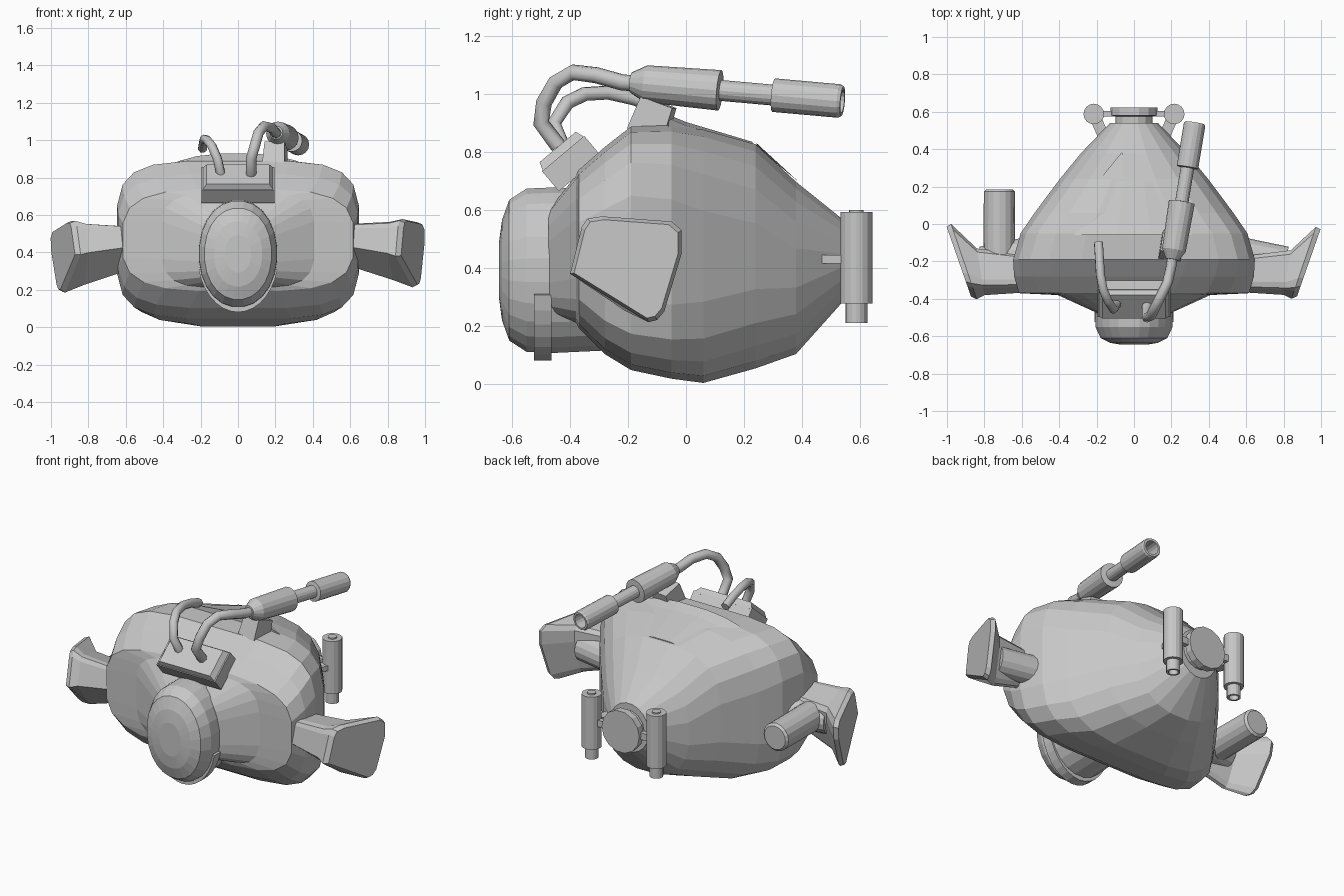
import bpy
import bmesh
from math import sin, cos, pi, radians
from mathutils import Vector, Matrix
from mathutils.bvhtree import BVHTree

cube = bpy.data.objects.get("Cube")
if cube:
    bpy.data.objects.remove(cube)

grey = bpy.data.materials.new("hull_grey")
grey.use_nodes = True
grey.diffuse_color = (0.57, 0.57, 0.57, 1)
grey.node_tree.nodes["Principled BSDF"].inputs["Base Color"].default_value = grey.diffuse_color


def add_mesh(name, bm, outward=True):
    if outward:
        bmesh.ops.recalc_face_normals(bm, faces=bm.faces)
    me = bpy.data.meshes.new(name)
    bm.to_mesh(me)
    bm.free()
    me.materials.append(grey)
    ob = bpy.data.objects.new(name, me)
    bpy.context.collection.objects.link(ob)
    return ob


def loft(name, rings):
    """Skin a list of equal-length point rings and cap the ends."""
    bm = bmesh.new()
    loops = [[bm.verts.new(p) for p in ring] for ring in rings]
    n = len(loops[0])
    for a, b in zip(loops, loops[1:]):
        for i in range(n):
            j = (i + 1) % n
            bm.faces.new((a[i], a[j], b[j], b[i]))
    bm.faces.new(loops[0])
    bm.faces.new(loops[-1])
    return add_mesh(name, bm)


def turned(name, start, end, profile, sides=16):
    """Round part along an axis; profile holds (distance fraction, radius)."""
    start, end = Vector(start), Vector(end)
    q = (end - start).to_track_quat('Z', 'Y')
    rings = []
    for t, r in profile:
        c = start.lerp(end, t)
        rings.append([c + q @ Vector((r * cos(2 * pi * i / sides), r * sin(2 * pi * i / sides), 0))
                      for i in range(sides)])
    return loft(name, rings)


def block(name, centre, size, tilt=(0, 0, 0), top=1.0):
    """Tilted box whose upper face may be narrower."""
    bm = bmesh.new()
    bmesh.ops.create_cube(bm, size=1)
    for v in bm.verts:
        k = top if v.co.z > 0 else 1
        v.co = Vector((v.co.x * size[0] * k, v.co.y * size[1] * k, v.co.z * size[2]))
    rot = Matrix.Rotation(radians(tilt[2]), 4, 'Z') @ Matrix.Rotation(radians(tilt[0]), 4, 'X')
    bm.transform(Matrix.Translation(centre) @ rot)
    return add_mesh(name, bm)


def oval(y, w, lo, hi, power, n=20):
    """Rounded-box cross-section across the body."""
    pts = []
    for i in range(n):
        a = 2 * pi * (i + 0.5) / n
        c, s = cos(a), sin(a)
        pts.append(Vector((w * abs(c) ** (2 / power) * (1 if c > 0 else -1), y,
                           (lo + hi) / 2 + (hi - lo) / 2 * abs(s) ** (2 / power) * (1 if s > 0 else -1))))
    return pts


# Main hull: forward snout, flat cheeks, boxy middle, tapering tail
hull = loft("hull", [oval(*s) for s in (
    (-0.475, 0.20, 0.24, 0.60, 4), (-0.38, 0.41, 0.21, 0.72, 4),
    (-0.37, 0.62, 0.19, 0.74, 3.4), (-0.28, 0.645, 0.10, 0.82, 4),
    (-0.19, 0.65, 0.045, 0.89, 4.4), (-0.05, 0.61, 0.015, 0.895, 4.2),
    (0.06, 0.535, 0.00, 0.88, 3.6), (0.24, 0.40, 0.05, 0.83, 3),
    (0.38, 0.285, 0.10, 0.70, 2.5), (0.54, 0.13, 0.28, 0.57, 2))])

# Raised roof panel behind the hump
loft("roof_panel", [oval(y, w, lo, hi, 2.4) for y, w, lo, hi in (
    (-0.06, 0.42, 0.6, 0.93), (0.0, 0.40, 0.6, 0.905), (0.23, 0.24, 0.6, 0.836))])

# Triangular vent plate on the rear slope, facing into the hull
hull_tree = BVHTree.FromPolygons([v.co for v in hull.data.vertices],
                                 [list(p.vertices) for p in hull.data.polygons])
bm = bmesh.new()
corners = []
for x, y in ((-0.06, 0.39), (-0.06, 0.243), (-0.18, 0.243)):
    hit = hull_tree.ray_cast(Vector((x, y, 2)), Vector((0, 0, -1)))[0]
    corners.append(bm.verts.new(hit + Vector((0, 0, 0.007))))
vent = bm.faces.new(corners)
vent.normal_update()
if vent.normal.z > 0:
    vent.normal_flip()
add_mesh("vent_plate", bm, outward=False)

# Domed front window and its lower collar
loft("front_dome", [oval(y, w, 0.392 - h, 0.392 + h, 2.1, 24) for y, w, h in (
    (-0.29, 0.20, 0.28), (-0.46, 0.21, 0.288), (-0.55, 0.208, 0.284), (-0.61, 0.18, 0.245),
    (-0.635, 0.13, 0.175), (-0.645, 0.07, 0.10))])
arc = [pi + radians(15) + radians(150) * i / 14 for i in range(15)]
loft("dome_collar", [[Vector((w * cos(a), y, 0.385 + h * sin(a)))
                      for w, h, y in ((0.18, 0.26, -0.525), (0.218, 0.305, -0.525),
                                      (0.218, 0.305, -0.465), (0.18, 0.26, -0.465))]
                     for a in arc])

# Hose connector on the brow
block("connector_base", (0, -0.395, 0.76), (0.39, 0.19, 0.09), (40, 0, 0))
block("connector_top", (0, -0.43, 0.802), (0.39, 0.19, 0.04), (40, 0, 0), 0.86)


def hose(name, points, radius):
    cu = bpy.data.curves.new(name, 'CURVE')
    cu.dimensions = '3D'
    cu.bevel_depth, cu.bevel_resolution, cu.use_fill_caps = radius, 2, True
    sp = cu.splines.new('POLY')
    sp.points.add(len(points) - 1)
    for p, co in zip(sp.points, points):
        p.co = (*co, 1)
    tmp = bpy.data.objects.new(name + "_path", cu)
    bpy.context.collection.objects.link(tmp)
    dg = bpy.context.evaluated_depsgraph_get()
    me = bpy.data.meshes.new_from_object(tmp.evaluated_get(dg))
    bpy.data.objects.remove(tmp)
    me.materials.clear()
    me.materials.append(grey)
    bpy.context.collection.objects.link(bpy.data.objects.new(name, me))


hose("long_hose", [(0.07, -0.44, 0.82), (0.07, -0.50, 0.90), (0.09, -0.49, 0.97),
                   (0.11, -0.45, 1.04), (0.14, -0.39, 1.075), (0.18, -0.31, 1.065),
                   (0.20, -0.22, 1.04), (0.21, -0.15, 1.035)], 0.028)
hose("short_hose", [(-0.09, -0.42, 0.81), (-0.11, -0.455, 0.90), (-0.14, -0.41, 0.97),
                    (-0.165, -0.35, 1.0), (-0.18, -0.27, 1.005), (-0.185, -0.18, 0.985),
                    (-0.19, -0.10, 0.955)], 0.025)

# Roof-mounted barrel: fat sleeve, thin rod and hollow muzzle
turned("barrel", (0.205, -0.19, 1.04), (0.325, 0.54, 0.975), (
    (0, 0.035), (0.07, 0.064), (0.42, 0.07), (0.425, 0.036), (0.67, 0.036), (0.675, 0.058),
    (0.985, 0.058), (1, 0.052), (1, 0.04), (0.85, 0.04)))
block("barrel_mount", (0.20, -0.115, 0.915), (0.12, 0.13, 0.12), (-20, 0, -8), 0.9)

# Outline of a side fin, as (y, z)
FIN = ((-0.40, 0.38), (-0.36, 0.54), (-0.34, 0.57), (-0.29, 0.578), (-0.05, 0.56), (-0.015, 0.53),
       (-0.015, 0.45), (-0.075, 0.25), (-0.10, 0.22), (-0.13, 0.213))

for side, label, pitch, drop in ((1, "left", 0, 0), (-1, "right", -8, 0.02)):
    # Fin: narrow root, waist and flared outer plate; one side is pitched down
    turn = Matrix.Rotation(radians(pitch), 2)
    outline = [turn @ Vector((y + 0.2, z - 0.41)) for y, z in FIN]
    rings = []
    for x, slope, yc, zc, ky, kz in ((0.58, 0, -0.265, 0.45, 0.5, 0.6),
                                     (0.82, 0.1, -0.255, 0.42, 0.62, 0.85),
                                     (0.91, 0.34, -0.2, 0.41, 1, 1),
                                     (0.937, 0.325, -0.2, 0.41, 0.93, 0.93)):
        rings.append([(side * (x + p.x * slope), yc + p.x * ky, zc - drop + p.y * kz)
                      for p in outline])
    loft(label + "_fin", rings)
    turned(label + "_fin_axle", (side * 0.52, -0.145, 0.41), (side * 0.81, -0.205, 0.41),
           ((0, 0.085), (1, 0.085)))

    # Tail tube with a hollow nozzle, and its strut
    turned(label + "_tail_tube", (side * 0.215, 0.588, 0.60), (side * 0.215, 0.588, 0.21), (
        (0, 0.025), (0.02, 0.025), (0.02, 0.055), (0.83, 0.055), (0.83, 0.038),
        (1, 0.038), (1, 0.026), (0.9, 0.026)))
    block(label + "_tail_strut", (side * 0.185, 0.52, 0.43), (0.06, 0.15, 0.03), (0, 0, side * -24))

# Thruster pod carried behind one fin
turned("thruster_pod", (-0.72, -0.22, 0.42), (-0.72, 0.185, 0.42),
       ((0, 0.085), (0.97, 0.083), (1, 0.07)))

# Tail hub and disc
turned("tail_hub", (0, 0.50, 0.43), (0, 0.622, 0.43),
       ((0, 0.13), (0.3, 0.10), (0.62, 0.10), (0.66, 0.125), (1, 0.125)), 14)
block("tail_crossbar", (0, 0.59, 0.43), (0.40, 0.03, 0.04))
